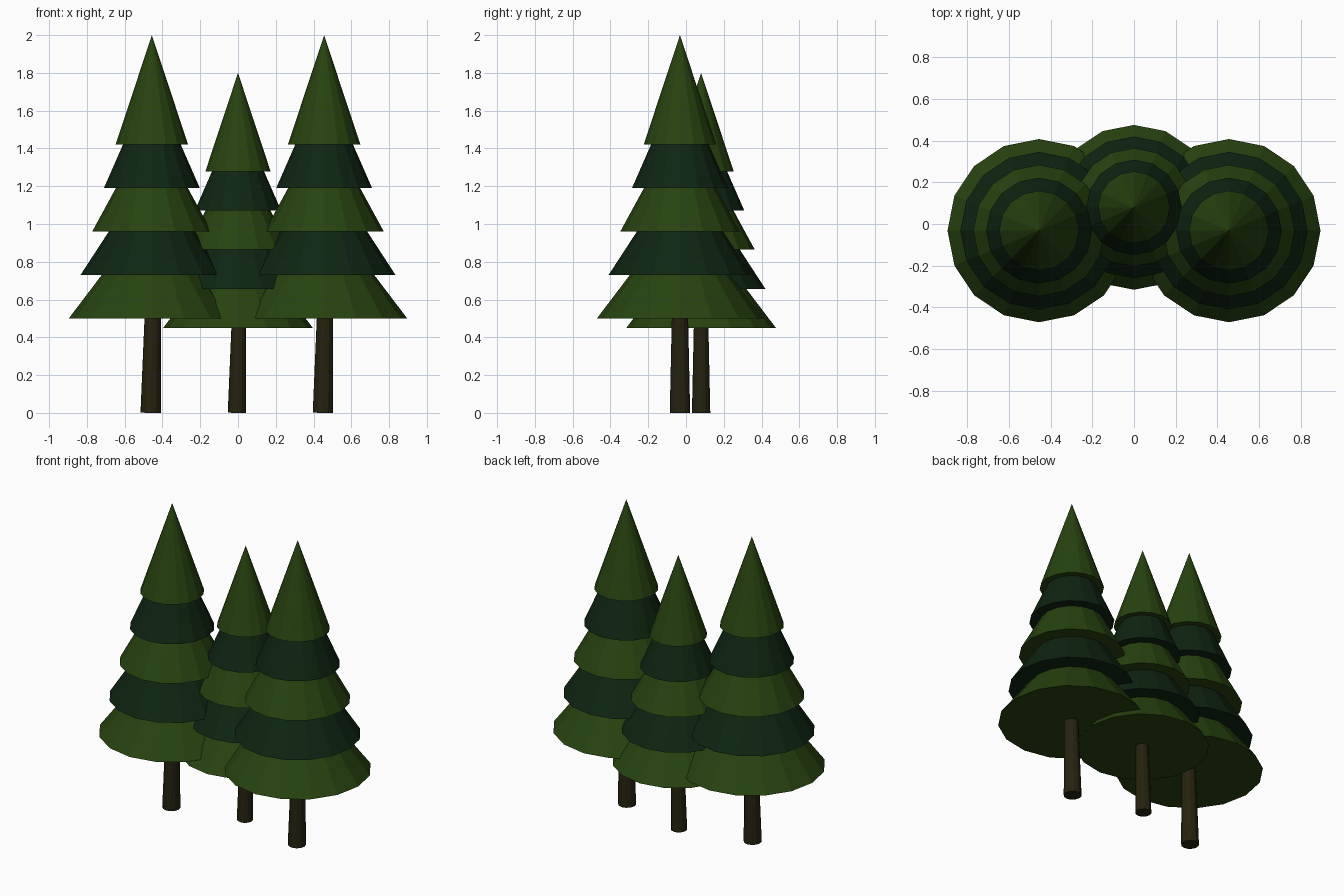
import bpy, math

if "Cube" in bpy.data.objects:
    bpy.data.objects.remove(bpy.data.objects["Cube"])


def material(name, rgb):
    m = bpy.data.materials.new(name)
    m.diffuse_color = (*rgb, 1)
    m.use_nodes = True
    m.node_tree.nodes["Principled BSDF"].inputs["Base Color"].default_value = m.diffuse_color
    return m


LIGHT = material("leaf green", (0.020, 0.056, 0.005))
DARK = material("deep green", (0.0045, 0.0185, 0.006))
BARK = material("dark bark", (0.019, 0.016, 0.005))


def cone(name, x, y, z, r1, r2, h, sides, mat, lean=0.0):
    """Cone or tapered cylinder whose base sits at z."""
    bpy.ops.mesh.primitive_cone_add(vertices=sides, radius1=r1, radius2=r2, depth=h,
                                    location=(x, y, z + h / 2), rotation=(0, lean, 0))
    ob = bpy.context.object
    ob.name = name
    ob.data.materials.append(mat)
    return ob


def tree(label, x, y, s):
    # Slightly leaning tapered trunk
    cone(label + "_trunk", x, y, 0, 0.054 * s, 0.041 * s, 0.6 * s, 12, BARK, math.radians(1.2))
    # Five stacked foliage tiers in alternating greens
    for i in range(5):
        cone(f"{label}_foliage_{i + 1}", x, y, (0.5 + 0.23 * i) * s,
             (0.44 - 0.062 * i) * s, 0, 0.58 * s, 16, DARK if i % 2 else LIGHT)


tree("left_tree", -0.456, -0.032, 1.0)
tree("right_tree", 0.456, -0.032, 1.0)
tree("back_tree", 0.0, 0.08, 0.9)
